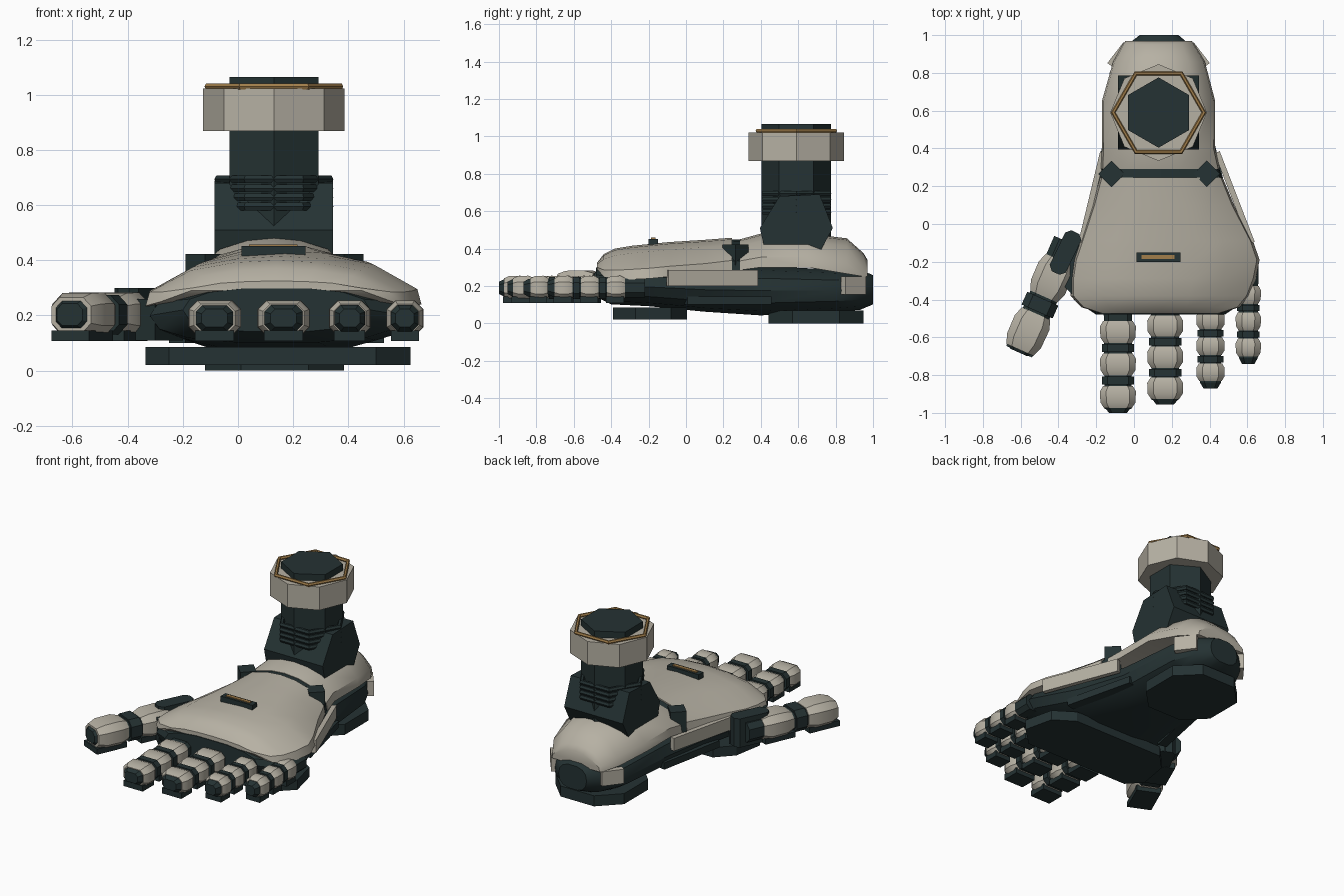
import bpy, math
from mathutils import Matrix, Vector

if "Cube" in bpy.data.objects:
    bpy.data.objects.remove(bpy.data.objects["Cube"])


def material(name, rgb):
    m = bpy.data.materials.new(name)
    m.diffuse_color = (*rgb, 1)
    m.use_nodes = True
    m.node_tree.nodes["Principled BSDF"].inputs["Base Color"].default_value = m.diffuse_color
    return m


CREAM = material("warm grey armour", (0.47, 0.44, 0.37))
DARK = material("dark teal frame", (0.018, 0.032, 0.033))
GOLD = material("bronze trim", (0.36, 0.21, 0.07))


def loft(name, rings, mat, smooth=False, matrix=None):
    """Bridge rings of equal point count and cap both ends."""
    n = len(rings[0])
    verts = [Vector(p) for r in rings for p in r]
    faces = [(i * n + j, i * n + (j + 1) % n, (i + 1) * n + (j + 1) % n, (i + 1) * n + j)
             for i in range(len(rings) - 1) for j in range(n)]
    faces += [tuple(range(n))[::-1], tuple(range(len(verts) - n, len(verts)))]
    me = bpy.data.meshes.new(name)
    me.from_pydata(verts, [], faces)
    if matrix:
        me.transform(matrix)
    ob = bpy.data.objects.new(name, me)
    bpy.context.collection.objects.link(ob)
    me.materials.append(mat)
    bpy.context.view_layer.objects.active = ob
    ob.select_set(True)
    bpy.ops.object.mode_set(mode='EDIT')
    bpy.ops.mesh.select_all(action='SELECT')
    bpy.ops.mesh.normals_make_consistent(inside=False)
    bpy.ops.object.mode_set(mode='OBJECT')
    if smooth:
        bpy.ops.object.shade_smooth_by_angle(angle=math.radians(35))
    ob.select_set(False)
    return ob


def slab(name, outline, z0, z1, mat, matrix=None):
    return loft(name, [[(x, y, z) for x, y in outline] for z in (z0, z1)], mat, matrix=matrix)


def rect(x0, x1, y0, y1, c=0):
    """Rectangle outline, optionally with cut corners."""
    if not c:
        return [(x0, y0), (x1, y0), (x1, y1), (x0, y1)]
    return [(x0 + c, y0), (x1 - c, y0), (x1, y0 + c), (x1, y1 - c),
            (x1 - c, y1), (x0 + c, y1), (x0, y1 - c), (x0, y0 + c)]


def ngon(cx, cy, r, n, start=0):
    return [(cx + r * math.cos(start + math.tau * i / n),
             cy + r * math.sin(start + math.tau * i / n)) for i in range(n)]


def strip(name, a, b, thick, z0, z1, mat):
    """Upright plate running from a to b in plan."""
    a, b = Vector(a), Vector(b)
    d = (b - a).normalized()
    s = Vector((d.y, -d.x)) * thick / 2
    return slab(name, [a - s, b - s, b + s, a + s], z0, z1, mat)


def hex_ring(name, z, r, minor, mat):
    bpy.ops.mesh.primitive_torus_add(major_segments=6, minor_segments=6, major_radius=r,
                                     minor_radius=minor, location=(AX, AY, z))
    ob = bpy.context.object
    ob.name = name
    ob.data.materials.append(mat)
    ob.select_set(False)


# --- Armour shell: arched sections along the foot (y, left, right, low z, top z)
ARCH = [(-1, 0), (-.97, .3), (-.65, .78), (-.32, .95), (0, 1), (.32, .95), (.65, .78), (.97, .3), (1, 0)]


def arch(y, xl, xr, zb, zt):
    c, w = (xl + xr) / 2, (xr - xl) / 2
    return [(c + w * s, y, zb + (zt - zb) * t) for s, t in ARCH]


front = [(-.475, -.17, .45, .29, .325), (-.44, -.28, .56, .25, .37), (-.38, -.335, .61, .235, .4),
         (-.29, -.335, .645, .235, .415), (-.19, -.32, .665, .24, .425), (-.09, -.285, .63, .25, .435),
         (.1, -.22, .53, .265, .447), (.245, -.18, .47, .285, .458)]
heel = [(.29, -.175, .455, .285, .45), (.4, -.17, .43, .3, .48), (.65, -.17, .43, .3, .48),
        (.86, -.11, .375, .265, .455), (.95, -.06, .32, .25, .375), (.97, -.045, .305, .25, .34)]
loft("forefoot_shell", [arch(*s) for s in front], CREAM, True)
loft("heel_shell", [arch(*s) for s in heel], CREAM, True)
loft("instep_seam", [arch(.24, -.175, .465, .285, .45), arch(.295, -.17, .45, .285, .447)], DARK)
for x, side in ((-.12, "left"), (.385, "right")):
    slab("instep_hinge_" + side, ngon(x, .265, .07, 4), .26, .422, DARK)

# --- Dark inner body
def oval(y, xl, xr, zb, zt):
    def p(v, e):
        return math.copysign(abs(v) ** e, v)
    cx, cz = (xl + xr) / 2, (zb + zt) / 2
    return [(cx + (xr - xl) / 2 * p(math.cos(a), .75), y, cz + (zt - zb) / 2 * p(math.sin(a), .85))
            for a in (math.tau * i / 14 for i in range(14))]


body = [(-.48, -.2, .48, .14, .3), (-.4, -.32, .6, .1, .3), (-.2, -.32, .645, .09, .3),
        (.1, -.215, .51, .06, .3), (.4, -.16, .42, .04, .31), (.8, -.13, .39, .06, .29),
        (.93, -.06, .32, .07, .29), (1.0, .03, .235, .1, .26)]
loft("inner_body", [oval(*s) for s in body], DARK, True)

# --- Sole pads
slab("forefoot_pad", [(-.335, -.3), (-.25, -.39), (.5, -.39), (.625, -.27), (.58, -.08),
                      (.45, .005), (-.2, .005), (-.3, -.1)], .02, .085, DARK)
slab("heel_pad", rect(-.12, .385, .44, .95, .13), 0, .07, DARK)

# --- Side plates
strip("side_plate_right", (.625, -.1), (.44, .38), .03, .2, .285, CREAM)
strip("side_plate_left", (-.28, -.1), (-.165, .38), .03, .2, .285, CREAM)
strip("lower_rail_right", (.5, 0), (.39, .45), .06, .1, .145, DARK)
strip("lower_rail_left", (-.22, 0), (-.13, .45), .06, .1, .145, DARK)
strip("heel_plate_right", (.385, .84), (.3, .95), .04, .155, .25, CREAM)
strip("heel_plate_left", (-.125, .84), (-.04, .95), .04, .155, .25, CREAM)

# --- Instep light
slab("light_housing", rect(.013, .245, -.2, -.15), .4, .452, DARK)
slab("light_strip", rect(.04, .215, -.186, -.164), .45, .458, GOLD)

# --- Ankle: block, column, ribs, collar
AX, AY = .13, .59
profile = [(.5, .68), (.715, .69), (.785, .51), (.72, .39), (.42, .4), (.395, .51)]
loft("ankle_block", [[(x, y, z) for y, z in profile] for x in (-.085, .345)], DARK)
slab("ankle_column", ngon(AX, AY, .186, 6, math.pi / 2), .45, 1.065, DARK)
for i in range(4):
    hex_ring("ankle_rib_%d" % (i + 1), .595 + .033 * i, .2, .016, DARK)
slab("ankle_collar", ngon(AX, AY, .256, 8), .868, 1.022, CREAM)
hex_ring("collar_trim", 1.03, .24, .012, GOLD)


# --- Toes: dark core, armoured segments and grip pads, local +y runs back from the tip
def toe(name, tip, angle, length, w, h, z, pitch, first, count):
    mat = Matrix.Translation((*tip, z)) @ Matrix.Rotation(angle, 4, 'Z')

    def section(y, k):
        return [(x, y, q) for x, q in rect(-w * k, w * k, -h * k, h * k, h * k * .5)]

    loft(name + "_core", [section(0, .5), section(.03, .74), section(length, .8)], DARK, matrix=mat)
    for i in range(count):
        c, half = first + pitch * i, pitch * .34
        seg = [section(c + half * t, k) for t, k in ((-1, .78), (-.5, .98), (.5, 1), (1, .82))]
        loft("%s_armour_%d" % (name, i + 1), seg, CREAM, True, mat)
        slab("%s_pad_%d" % (name, i + 1), rect(-w * .75, w * .75, c - half * 1.1, c + half * .9),
             .108 - z, .145 - z, DARK, mat)
    for i in range(count - 1):
        c, half = first + pitch * (i + .5), pitch * .12
        loft("%s_joint_%d" % (name, i + 1), [section(c - half, .9), section(c + half, .9)], DARK, matrix=mat)


for i, (x, y, w, pitch, length) in enumerate([(-.085, -1, .095, .172, .6), (.165, -.955, .095, .165, .55),
                                              (.405, -.87, .075, .138, .5), (.605, -.74, .067, .14, .52)]):
    toe("toe_%d" % (i + 1), (x, y), 0, length, w, .065, .19, pitch, .085, 3)
toe("big_toe", (-.61, -.68), -.42, .64, .1, .08, .203, .31, .12, 2)

# --- Big toe root hinge
hinge = Matrix.Translation((-.365, -.15, 0)) @ Matrix.Rotation(-.45, 4, 'Z')
slab("big_toe_hinge", rect(-.045, .05, -.12, .12, .025), .11, .3, DARK, hinge)
slab("big_toe_root", [(-.42, -.28), (-.3, -.4), (-.2, -.2), (-.28, -.05)], .11, .26, DARK)
